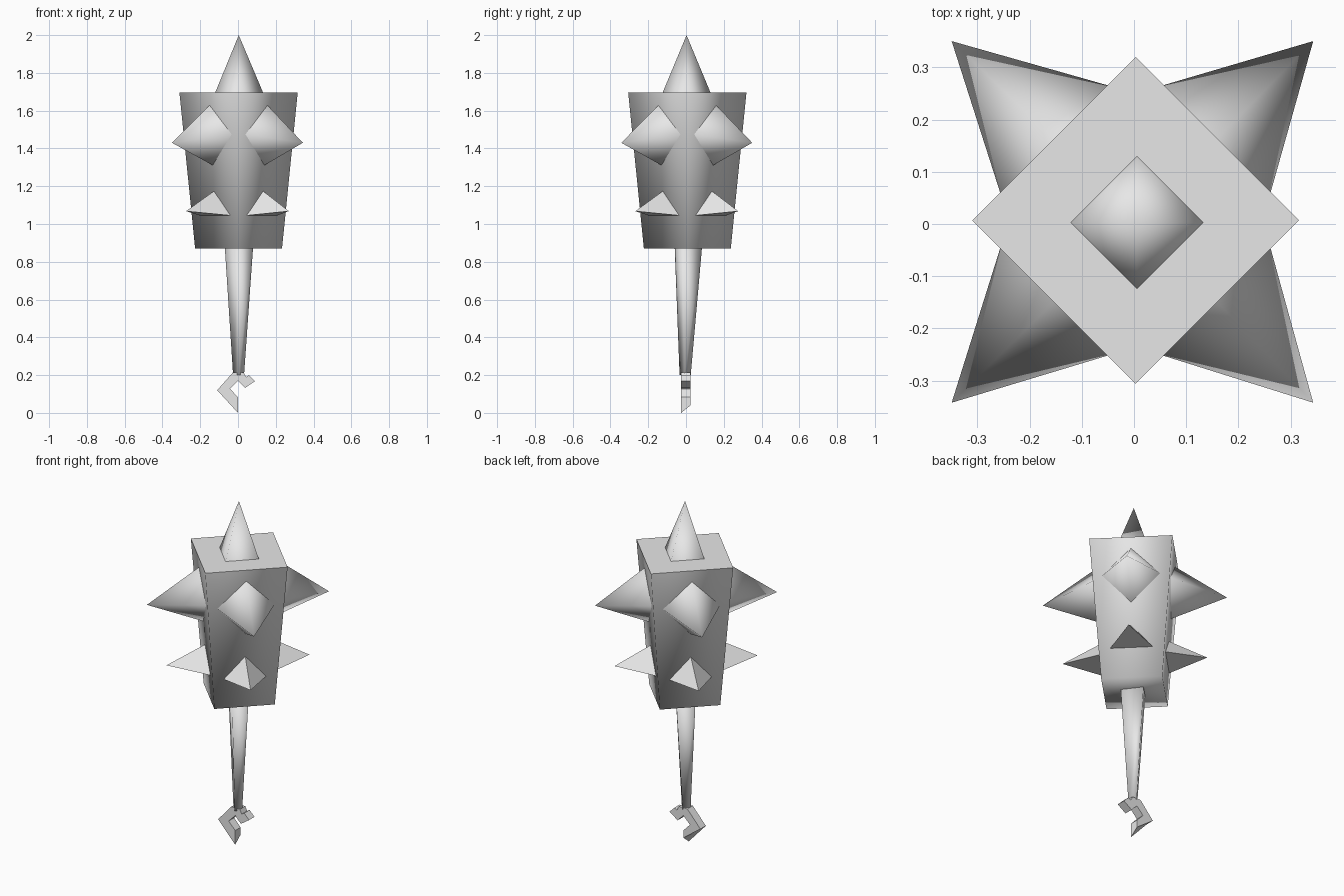
import bpy, bmesh, math
from mathutils import Vector

cube = bpy.data.objects.get("Cube")
if cube:
    bpy.data.objects.remove(cube, do_unlink=True)

grey = bpy.data.materials.new("plain grey")
grey.use_nodes = True
grey.diffuse_color = (0.8, 0.8, 0.8, 1)
grey.node_tree.nodes["Principled BSDF"].inputs["Base Color"].default_value = (0.8, 0.8, 0.8, 1)


def make(name, bm, smooth):
    bmesh.ops.recalc_face_normals(bm, faces=bm.faces)
    for face in bm.faces:
        face.smooth = smooth
    mesh = bpy.data.meshes.new(name)
    bm.to_mesh(mesh)
    bm.free()
    mesh.materials.append(grey)
    obj = bpy.data.objects.new(name, mesh)
    bpy.context.collection.objects.link(obj)
    return obj


def loft(name, low, high, smooth=True, sharp_top=False):
    """Closed solid between two matching rings of points."""
    bm = bmesh.new()
    a = [bm.verts.new(p) for p in low]
    b = [bm.verts.new(p) for p in high]
    n = len(a)
    bm.faces.new(a)
    top = bm.faces.new(b)
    for i in range(n):
        j = (i + 1) % n
        bm.faces.new((a[i], a[j], b[j], b[i]))
    if sharp_top:
        for edge in top.edges:
            edge.smooth = False
    return make(name, bm, smooth)


def pyramid(name, base, tip, smooth):
    """Open-based spike; its base is buried in the head."""
    bm = bmesh.new()
    ring = [bm.verts.new(p) for p in base]
    apex = bm.verts.new(tip)
    for i in range(len(ring)):
        bm.faces.new((ring[i], ring[(i + 1) % len(ring)], apex))
    centre = sum((v.co for v in ring), Vector()) / len(ring)
    obj = make(name, bm, smooth)
    # Keep the open shell facing outward
    face = obj.data.polygons[0]
    if face.normal.dot(face.center - (centre + Vector(tip)) / 2) < 0:
        obj.data.flip_normals()
    return obj


def diamond(cx, cy, r, z):
    return [(cx + r, cy, z), (cx, cy + r, z), (cx - r, cy, z), (cx, cy - r, z)]


# Head and top spike
CX, CY, BOTTOM, TOP = 0.003, 0.007, 0.87, 1.695
loft("head", diamond(CX, CY, 0.23, BOTTOM), diamond(CX, CY, 0.313, TOP), sharp_top=True)
pyramid("top_spike", diamond(0.006, 0.003, 0.127, TOP), (0.004, 0.003, 2.0), True)


# Side spikes, one large and one small on each face of the head
def side_spike(name, angle, outline, reach, tip_z, smooth):
    out = Vector((math.cos(angle), math.sin(angle), 0))
    side = Vector((-out.y, out.x, 0))
    centre = Vector((CX, CY, 0))
    base = []
    for along, z in outline:
        wall = (0.23 + 0.1 * (z - BOTTOM)) / math.sqrt(2)
        base.append(centre + out * (wall - 0.002) + side * along + Vector((0, 0, z)))
    pyramid(name, base, Vector((-0.003, 0.004, tip_z)) + out * reach, smooth)


large = [(0, 1.63), (-0.155, 1.475), (0, 1.31), (0.155, 1.475)]
small = [(0, 1.175), (-0.115, 1.045), (0.115, 1.045)]
for i, spot in enumerate(("back_left", "back_right", "front_right", "front_left")):
    angle = math.radians(45 + 90 * i)
    side_spike("large_spike_" + spot, angle, large, 0.49, 1.43, True)
    side_spike("small_spike_" + spot, angle, small, 0.385, 1.068, False)

# Tapered handle
loft("handle",
     [(0.032, -0.008, 0.2), (0.003, 0.025, 0.2), (-0.026, -0.005, 0.2), (0.003, -0.034, 0.2)],
     [(0.08, -0.015, 0.88), (0.005, 0.085, 0.88), (-0.07, 0.01, 0.88), (0.003, -0.06, 0.88)])

# Hook, drawn as a flat outline and given depth
outline = [(-0.026, 0.215), (-0.11, 0.12), (0, 0), (0, 0.083), (-0.042, 0.127), (0, 0.17),
           (0.037, 0.132), (0.09, 0.168), (0.058, 0.2), (0.042, 0.19), (0.03, 0.215)]
front = [(x, -0.026, z) for x, z in outline]
back = [(x, 0.024, max(z, 0.04)) for x, z in outline]
loft("hook", front, back, smooth=False)
